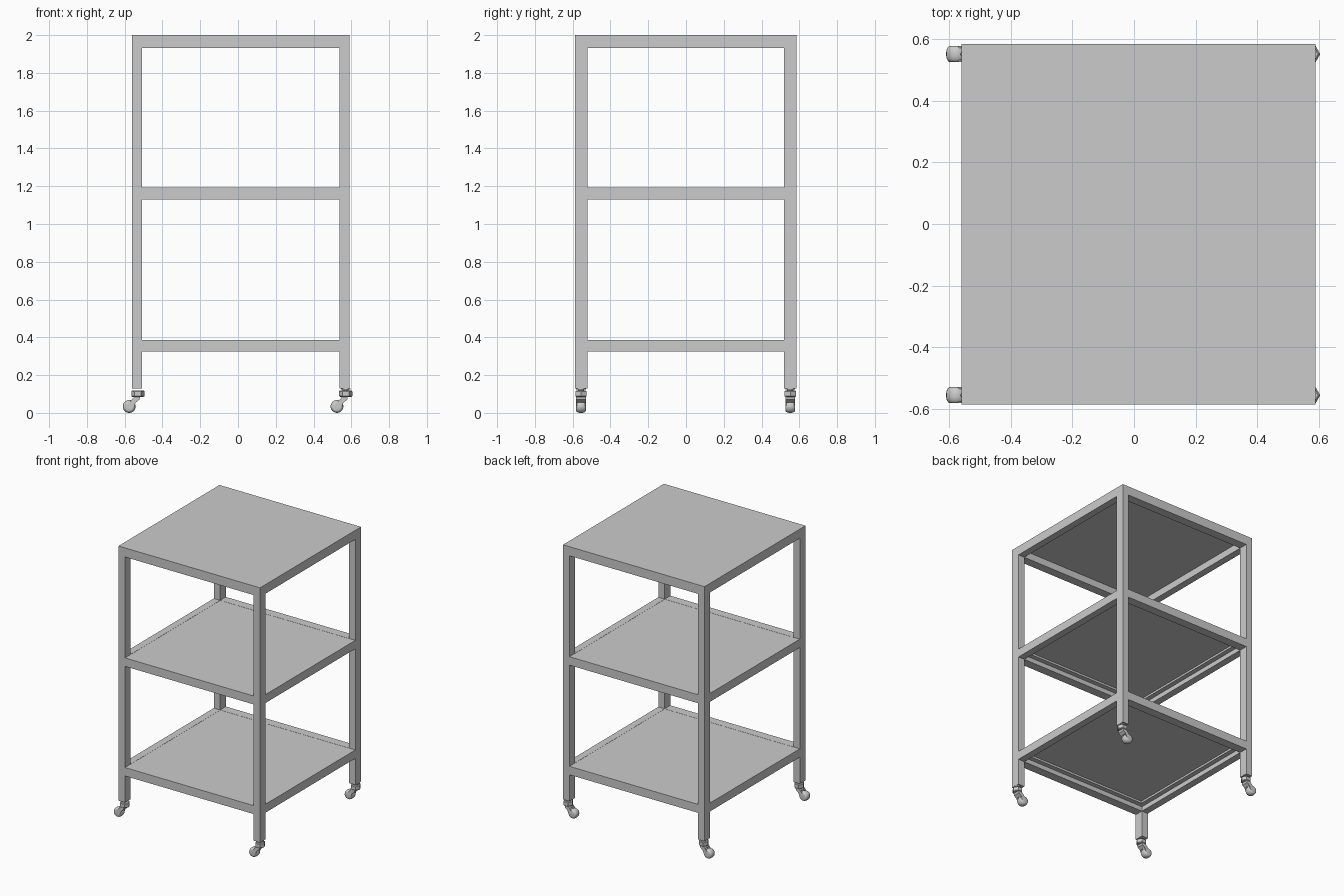
import bpy, bmesh, math
from mathutils import Matrix

if "Cube" in bpy.data.objects:
    bpy.data.objects.remove(bpy.data.objects["Cube"])

X0, X1, Y0, Y1 = -0.56, 0.59, -0.587, 0.585   # frame outline
PX, PY = 0.052, 0.066                         # post section


def finish(name, bm, smooth=False):
    bmesh.ops.recalc_face_normals(bm, faces=bm.faces)
    me = bpy.data.meshes.new(name)
    bm.to_mesh(me)
    bm.free()
    ob = bpy.data.objects.new(name, me)
    bpy.context.collection.objects.link(ob)
    if smooth:
        bpy.ops.object.select_all(action='DESELECT')
        ob.select_set(True)
        bpy.context.view_layer.objects.active = ob
        bpy.ops.object.shade_smooth_by_angle(angle=math.radians(40))
    return ob


def box(name, x0, x1, y0, y1, z0, z1):
    bm = bmesh.new()
    m = Matrix.Translation(((x0 + x1) / 2, (y0 + y1) / 2, (z0 + z1) / 2))
    bmesh.ops.create_cube(bm, size=1, matrix=m @ Matrix.Diagonal((x1 - x0, y1 - y0, z1 - z0, 1)))
    return finish(name, bm)


def prism(name, pts, y0, y1):
    """Side profile in x/z extruded along y."""
    bm = bmesh.new()
    f = bm.faces.new([bm.verts.new((x, y0, z)) for x, z in pts])
    ext = bmesh.ops.extrude_face_region(bm, geom=[f])["geom"]
    bmesh.ops.translate(bm, vec=(0, y1 - y0, 0),
                        verts=[v for v in ext if isinstance(v, bmesh.types.BMVert)])
    return finish(name, bm)


def lathe(name, profile, matrix, n, smooth=True):
    """Spin (radius, height) pairs around local z."""
    bm = bmesh.new()
    rings = [[bm.verts.new(matrix @ Matrix.Rotation(2 * math.pi * i / n, 4, 'Z') @
                           Matrix.Translation((r, 0, h)).to_translation()) for i in range(n)]
             for r, h in profile]
    for a, b in zip(rings, rings[1:]):
        for i in range(n):
            j = (i + 1) % n
            bm.faces.new((a[i], a[j], b[j], b[i]))
    bm.faces.new(rings[0])
    bm.faces.new(rings[-1])
    return finish(name, bm, smooth)


def border(name, x0, x1, y0, y1, wx, wy, z0, z1):
    """Four bars around a rectangle."""
    box(name + "_front", x0, x1, y0, y0 + wy, z0, z1)
    box(name + "_back", x0, x1, y1 - wy, y1, z0, z1)
    box(name + "_left", x0, x0 + wx, y0 + wy, y1 - wy, z0, z1)
    box(name + "_right", x1 - wx, x1, y0 + wy, y1 - wy, z0, z1)


# Corner posts
for sx, xa in (("left", X0), ("right", X1 - PX)):
    for sy, ya in (("front", Y0), ("back", Y1 - PY)):
        box(f"post_{sy}_{sx}", xa, xa + PX, ya, ya + PY, 0.13, 1.985)

# Rails of the three levels
for level, z0, z1 in (("lower", 0.325, 0.387), ("middle", 1.13, 1.192), ("upper", 1.933, 1.985)):
    border(level + "_rail", X0, X1, Y0, Y1, PX, PY, z0, z1)

# Shelf panels with their support ledges
for level, top in (("lower", 0.386), ("middle", 1.191)):
    box(level + "_shelf", X0 + PX, X1 - PX, Y0 + PY, Y1 - PY, top - 0.012, top)
    border(level + "_ledge", X0 + PX, X1 - PX, Y0 + PY, Y1 - PY, 0.035, 0.035,
           top - 0.027, top - 0.012)

# Top board
box("top_board", X0, X1, Y0, Y1, 1.985, 2.0)

# Casters
for sx, cx in (("left", -0.53), ("right", 0.57)):
    for sy, cy in (("front", -0.556), ("back", 0.552)):
        tag = f"{sy}_{sx}"
        at = Matrix.Translation((cx, cy, 0))
        # Hexagonal swivel head
        lathe("caster_head_" + tag, [(0.030, 0.085), (0.035, 0.089), (0.035, 0.114), (0.030, 0.119)],
              at, 6, False)
        # Stem, seen on the right-hand casters
        if sx == "right":
            lathe("caster_stem_" + tag, [(0.016, 0.117), (0.016, 0.123), (0.026, 0.125), (0.026, 0.13)],
                  at, 16)
        # Fork cheeks and bridge
        cheek = [(cx - 0.018, 0.087), (cx + 0.012, 0.087), (cx + 0.008, 0.07), (cx - 0.012, 0.054),
                 (cx - 0.022, 0.028), (cx - 0.048, 0.02), (cx - 0.060, 0.036), (cx - 0.045, 0.055)]
        for side, ya in (("a", cy - 0.026), ("b", cy + 0.020)):
            prism(f"caster_fork_{side}_{tag}", cheek, ya, ya + 0.006)
        prism("caster_bridge_" + tag,
              [(cx - 0.018, 0.088), (cx + 0.012, 0.088), (cx + 0.008, 0.07), (cx - 0.012, 0.054),
               (cx - 0.026, 0.068)], cy - 0.02, cy + 0.02)
        # Rounded wheel
        axle = Matrix.Translation((cx - 0.046, cy, 0.034)) @ Matrix.Rotation(math.pi / 2, 4, 'X')
        lathe("caster_wheel_" + tag,
              [(0.022, -0.026), (0.027, -0.024), (0.032, -0.016), (0.034, -0.006),
               (0.034, 0.006), (0.032, 0.016), (0.027, 0.024), (0.022, 0.026)], axle, 24)
